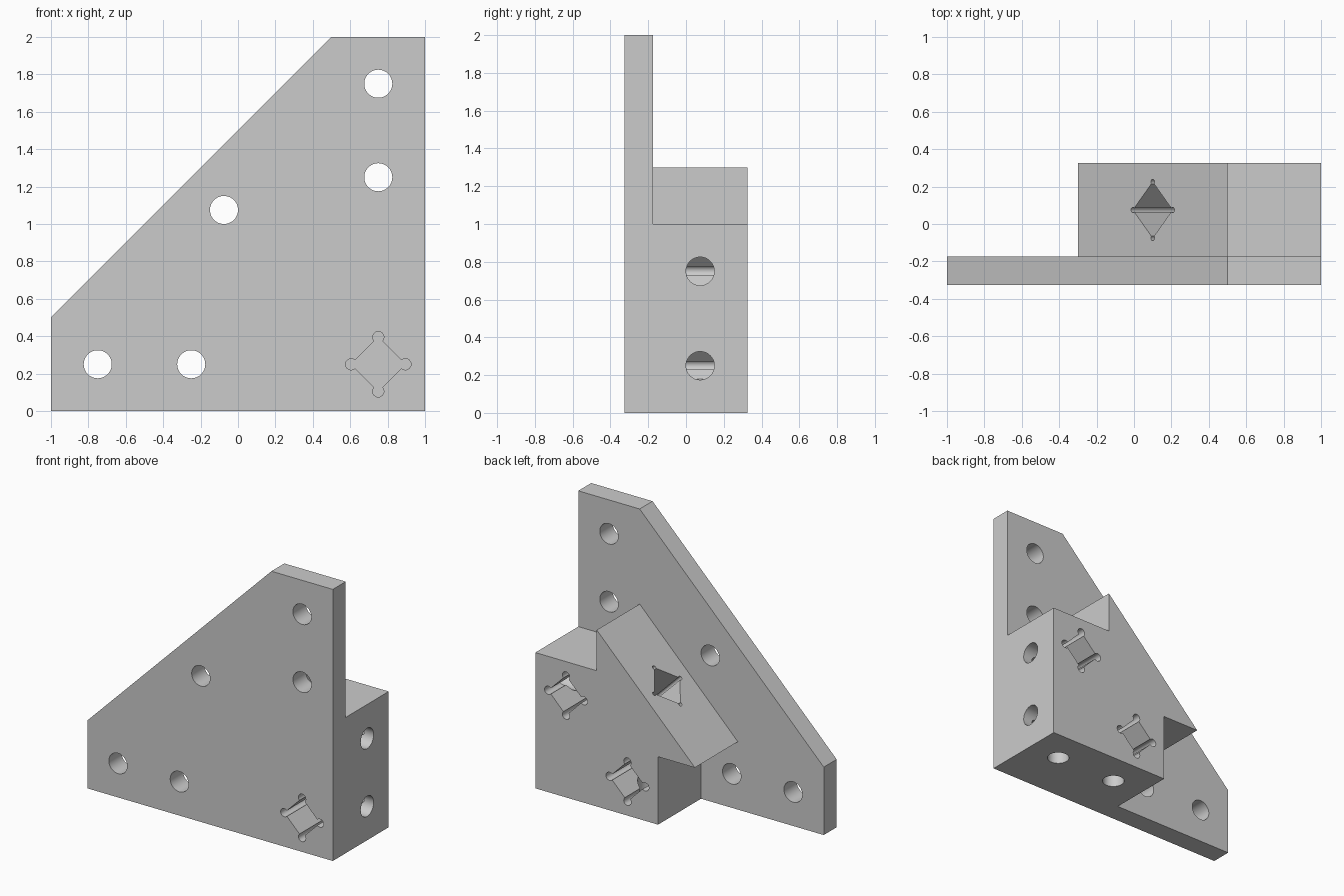
import bpy, bmesh
from math import sin, cos, pi, radians
from mathutils import Vector

if "Cube" in bpy.data.objects:
    bpy.data.objects.remove(bpy.data.objects["Cube"], do_unlink=True)

X, Y, Z = Vector((1, 0, 0)), Vector((0, 1, 0)), Vector((0, 0, 1))
FRONT, STEP, BACK = -0.325, -0.175, 0.325
MID = (STEP + BACK) / 2

grey = bpy.data.materials.new("grey plastic")
grey.use_nodes = True
colour = (0.6, 0.6, 0.6, 1)
grey.diffuse_color = colour
grey.node_tree.nodes["Principled BSDF"].inputs["Base Color"].default_value = colour


def prism(name, points, origin, u, v, sweep):
    """Extrude a flat outline, drawn on axes u and v, along the sweep vector."""
    bm = bmesh.new()
    verts = [bm.verts.new(Vector(origin) + u * a + v * b) for a, b in points]
    face = bm.faces.new(verts)
    out = bmesh.ops.extrude_face_region(bm, geom=[face])
    moved = [g for g in out["geom"] if isinstance(g, bmesh.types.BMVert)]
    bmesh.ops.translate(bm, verts=moved, vec=sweep)
    bmesh.ops.recalc_face_normals(bm, faces=bm.faces)
    mesh = bpy.data.meshes.new(name)
    bm.to_mesh(mesh)
    bm.free()
    mesh.materials.append(grey)
    obj = bpy.data.objects.new(name, mesh)
    bpy.context.collection.objects.link(obj)
    return obj


def circle(radius, count=48):
    return [(radius * cos(2 * pi * i / count), radius * sin(2 * pi * i / count))
            for i in range(count)]


def relieved_square(half_diagonal, relief, steps=18):
    """Square standing on a corner, with a round relief at every corner."""
    points = []
    for k in range(4):
        corner = k * pi / 2
        for i in range(steps + 1):
            a = corner + radians(-135 + 270 * i / steps)
            points.append((half_diagonal * cos(corner) + relief * cos(a),
                           half_diagonal * sin(corner) + relief * sin(a)))
    return points


def combine(target, tool, operation):
    mod = target.modifiers.new(operation, "BOOLEAN")
    mod.operation, mod.solver, mod.object = operation, "EXACT", tool
    bpy.context.view_layer.objects.active = target
    bpy.ops.object.modifier_apply(modifier=mod.name)
    bpy.data.objects.remove(tool, do_unlink=True)


# Front plate and the stepped block behind it, joined into one bracket
bracket = prism("corner_bracket", [(-1, 0), (1, 0), (1, 2), (0.5, 2), (-1, 0.5)],
                (0, FRONT, 0), X, Z, Y * (STEP - FRONT))
block = prism("block", [(0, 0), (1, 0), (1, 1), (0.5, 1), (0.5, 1.3),
                        (-0.3, 0.5), (0, 0.5)],
              (0, STEP - 0.05, 0), X, Z, Y * (BACK - STEP + 0.05))
combine(bracket, block, "UNION")

# Round holes through the plate
cutters = []
for x, z in [(-0.75, 0.25), (-0.25, 0.25), (0.75, 1.25), (0.75, 1.75), (-0.075, 1.075)]:
    cutters.append(prism("plate_hole", circle(0.075), (x, FRONT - 0.1, z), X, Z, Y * 0.35))

# Square pockets: one from the front, two from the back
pocket = relieved_square(0.145, 0.03)
cutters.append(prism("front_pocket", pocket, (0.75, FRONT - 0.1, 0.25), X, Z, Y * 0.65))
for p in (0.25, 0.75):
    cutters.append(prism("back_pocket", pocket, (p, BACK + 0.1, p), X, Z, Y * -0.5))

# Pocket in the sloping face
inward = (X - Z).normalized()
cutters.append(prism("slope_pocket", relieved_square(0.15, 0.014),
                     Vector((0.1, MID, 0.9)) - inward * 0.1,
                     (X + Z).normalized(), Y, inward * 0.5))

# Bolt holes from the side and the underside, ending in the pockets
for p in (0.25, 0.75):
    cutters.append(prism("side_hole", circle(0.075), (1.1, MID, p), Y, Z, X * -0.35))
    cutters.append(prism("bottom_hole", circle(0.075), (p, MID, -0.1), X, Y, Z * 0.35))
# The upper side hole and the outer bottom hole meet the pocket centres
for cutter in cutters:
    if cutter.name.startswith("side_hole") and cutter.data.vertices[0].co.z < 0:
        continue
    combine(bracket, cutter, "DIFFERENCE")

bpy.ops.object.select_all(action="DESELECT")
bracket.select_set(True)
bpy.context.view_layer.objects.active = bracket
bpy.ops.object.shade_smooth_by_angle(angle=radians(30))
